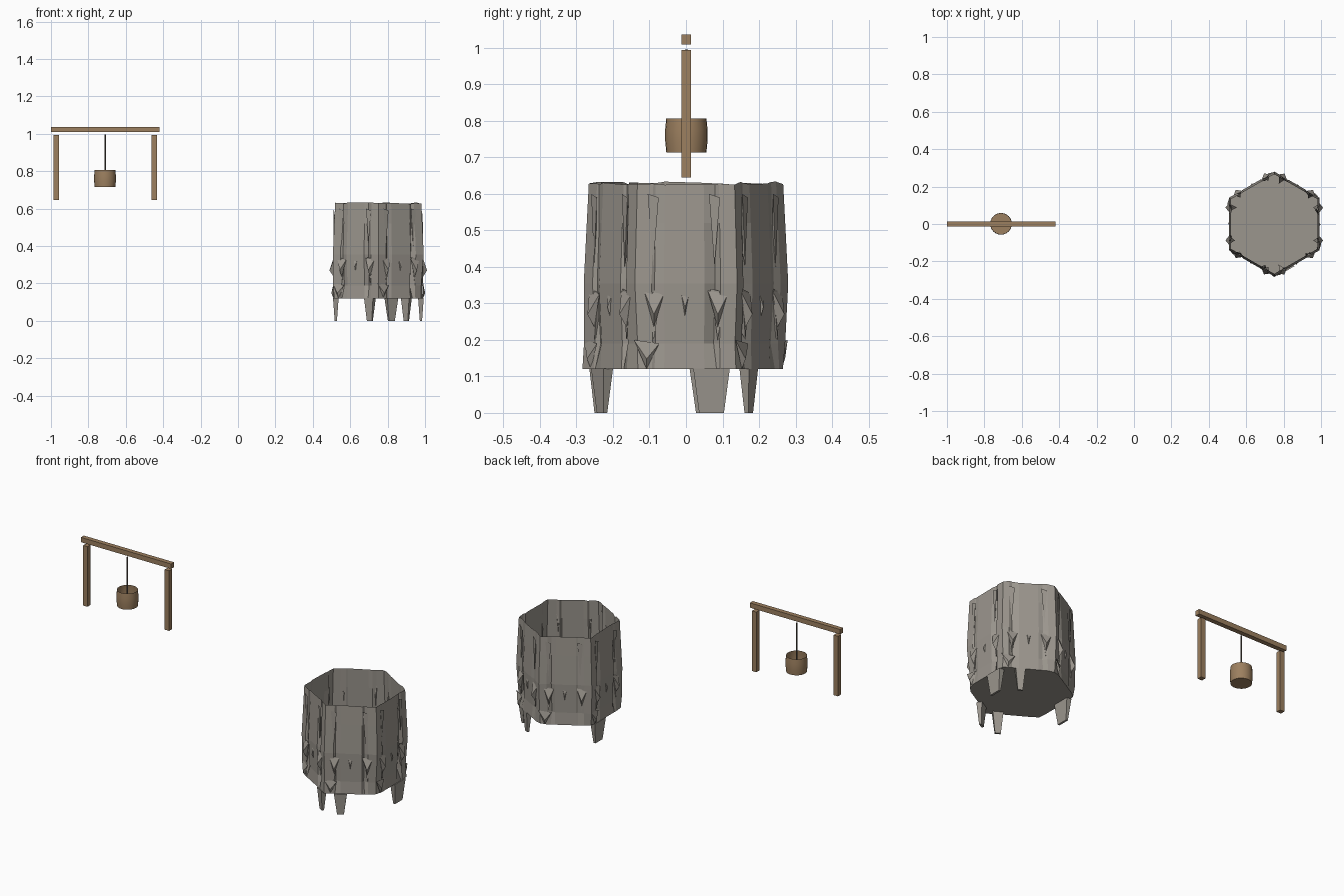
import bpy, bmesh, math, random
from mathutils import Vector

if "Cube" in bpy.data.objects:
    bpy.data.objects.remove(bpy.data.objects["Cube"])

random.seed(7)


def material(name, rgb):
    m = bpy.data.materials.new(name)
    m.diffuse_color = (*rgb, 1)
    m.use_nodes = True
    m.node_tree.nodes["Principled BSDF"].inputs["Base Color"].default_value = m.diffuse_color
    return m


STONE = material("grey stone", (0.33, 0.305, 0.27))
WOOD = material("brown wood", (0.335, 0.215, 0.115))
ROPE = material("dark rope", (0.13, 0.11, 0.09))


def finish(bm, name, mat):
    bmesh.ops.recalc_face_normals(bm, faces=bm.faces)
    me = bpy.data.meshes.new(name)
    bm.to_mesh(me)
    bm.free()
    me.materials.append(mat)
    ob = bpy.data.objects.new(name, me)
    bpy.context.collection.objects.link(ob)
    return ob


def box(name, lo, hi, mat):
    bm = bmesh.new()
    bmesh.ops.create_cube(bm, size=1)
    for v in bm.verts:
        v.co = [l + (c + 0.5) * (h - l) for c, l, h in zip(v.co, lo, hi)]
    return finish(bm, name, mat)


# Wooden frame: beam and two posts
box("top_beam", (-1.0, -0.013, 1.009), (-0.42, 0.014, 1.037), WOOD)
box("left_post", (-0.986, -0.013, 0.645), (-0.958, 0.014, 0.994), WOOD)
box("right_post", (-0.462, -0.013, 0.645), (-0.434, 0.014, 0.994), WOOD)

# Rope
BX = -0.711
bm = bmesh.new()
bmesh.ops.create_cone(bm, segments=8, radius1=0.004, radius2=0.004, depth=0.26, cap_ends=True)
bmesh.ops.translate(bm, verts=bm.verts, vec=(BX, 0.001, 0.865))
finish(bm, "rope", ROPE)

# Open bucket, lathed with a slight belly
bm = bmesh.new()
rings = []
for r, z in ((0.055, 0.714), (0.058, 0.745), (0.058, 0.777), (0.055, 0.807)):
    rings.append([bm.verts.new((BX + r * math.cos(a * math.tau / 24),
                                0.001 + r * math.sin(a * math.tau / 24), z)) for a in range(24)])
for a, b in zip(rings, rings[1:]):
    for i in range(24):
        bm.faces.new((a[i], a[(i + 1) % 24], b[(i + 1) % 24], b[i]))
bm.faces.new(rings[0][::-1])
bucket = finish(bm, "bucket", WOOD)
bpy.context.view_layer.objects.active = bucket
bucket.select_set(True)
bpy.ops.object.shade_smooth_by_angle(angle=math.radians(40))

# Hexagonal well wall, corners chipped by vertical grooves
CENTRE = Vector((0.75, 0, 0))


def corner(k, r=0.276):
    a = math.radians(90 + 60 * k)
    return Vector((r * math.cos(a), r * math.sin(a), 0))


# (height, radius scale, groove depth)
LEVELS = ((0.12, 1.0, 0.0), (0.19, 0.985, 0.016), (0.355, 1.015, 0.013),
          (0.52, 0.985, 0.010), (0.63, 0.965, 0.003))
OFFSETS = ((-0.085, 0), (-0.062, 1), (-0.045, 0), (0, 0), (0.04, 0), (0.055, 1), (0.08, 0))
groove = [[random.uniform(0.3, 1.7) for _ in OFFSETS] for _ in range(6)]
shift = [[random.uniform(-0.008, 0.008) for _ in OFFSETS] for _ in range(6)]

bm = bmesh.new()
rings = []
for z, scale, depth in LEVELS:
    ring = []
    for k in range(6):
        c = corner(k)
        for j, (off, cut) in enumerate(OFFSETS):
            t = (corner(k + (1 if off > 0 else -1)) - c).normalized()
            d = abs(off) + (shift[k][j] if off else 0)
            p = (c + t * d) * scale
            p -= p.normalized() * depth * cut * groove[k][j]
            if off == 0 and z < 0.2:
                p *= random.uniform(0.95, 1.04)
            dz = random.uniform(-0.005, 0.004) if z > 0.6 else 0
            ring.append(bm.verts.new(CENTRE + p + Vector((0, 0, z + dz))))
    rings.append(ring)
n = len(rings[0])
for a, b in zip(rings, rings[1:]):
    for i in range(n):
        bm.faces.new((a[i], a[(i + 1) % n], b[(i + 1) % n], b[i]))
bm.faces.new(rings[0][::-1])
finish(bm, "well_wall", STONE)

# Stone chips: thin wedges on the wall, pointing out or in
bm = bmesh.new()


def chip(p, tangent, out, width, z0, z1, depth):
    """Wedge with its widest, deepest edge at z0 or z1."""
    up = Vector((0, 0, 1))
    base = CENTRE + p
    v = [bm.verts.new(q) for q in (
        base - tangent * width / 2 + up * z1, base + tangent * width / 2 + up * (z1 - 0.01),
        base + up * z0, base + out * depth + up * (z0 + (z1 - z0) * 0.35))]
    for f in ((0, 1, 3), (1, 2, 3), (2, 0, 3), (0, 2, 1)):
        bm.faces.new([v[i] for i in f])


for k in range(6):
    c, nxt = corner(k), corner(k + 1)
    t = (nxt - c).normalized()
    out = ((c + nxt) / 2).normalized()
    chip(c + t * 0.135, t, out, 0.025, 0.265, 0.335, 0.008)      # small face spike
    for d in (0.05, 0.225):
        chip(c + t * d, t, out, 0.055, 0.235, 0.335, 0.022)      # corner block
        chip(c + t * d, t, -out, 0.04, 0.2, 0.34, random.uniform(0.015, 0.045))
        chip(c + t * d * 0.96, t, -out, 0.03, 0.4, 0.6, random.uniform(0.005, 0.015))
    chip(c + t * 0.03, t, out, 0.07, 0.12, 0.2, 0.012)           # foot of the corner
finish(bm, "stone_chips", STONE)

# Tapering feet under the wall: x, y, edge index, top width, bottom width
bm = bmesh.new()
FEET = ((0.523, 0.06, 1, 0.10, 0.065), (0.705, -0.238, 2, 0.055, 0.03),
        (0.82, -0.230, 3, 0.068, 0.036), (0.90, 0.172, 5, 0.05, 0.026),
        (0.978, 0.07, 4, 0.10, 0.068))
for x, y, k, wt, wb in FEET:
    t = (corner(k + 1) - corner(k)).normalized()
    out = ((corner(k) + corner(k + 1)) / 2).normalized()
    quads = []
    for z, w, th in ((0.121, wt, 0.03), (0, wb, 0.012)):
        quads.append([bm.verts.new(Vector((x, y, z)) + t * w / 2 * s + out * th / 2 * o)
                      for s, o in ((-1, -1), (1, -1), (1, 1), (-1, 1))])
    a, b = quads
    for i in range(4):
        bm.faces.new((a[i], a[(i + 1) % 4], b[(i + 1) % 4], b[i]))
    bm.faces.new(a)
    bm.faces.new(b[::-1])
finish(bm, "stone_feet", STONE)
